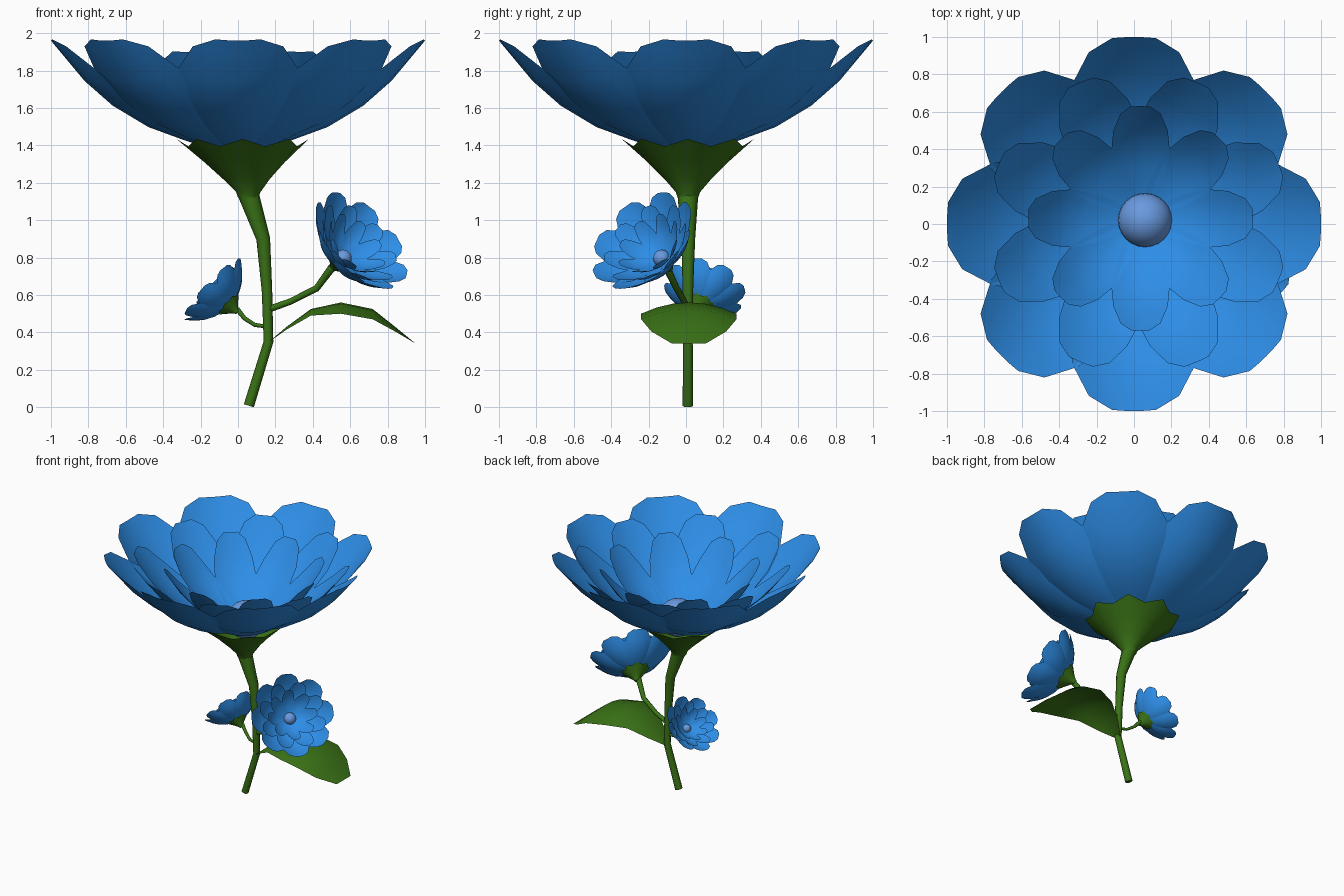
import bpy, bmesh
from math import sin, cos, tau, sqrt
from mathutils import Vector, Matrix

if "Cube" in bpy.data.objects:
    bpy.data.objects.remove(bpy.data.objects["Cube"])


def material(name, rgb):
    m = bpy.data.materials.new(name)
    m.diffuse_color = (*rgb, 1)
    m.use_nodes = True
    m.node_tree.nodes["Principled BSDF"].inputs["Base Color"].default_value = m.diffuse_color
    return m


BLUE = material("petal_blue", (0.027, 0.27, 0.80))
GREEN = material("stem_green", (0.042, 0.17, 0.008))
PALE = material("centre_blue", (0.14, 0.32, 0.74))


def add_mesh(name, bm, mat, matrix=Matrix()):
    for f in bm.faces:
        f.smooth = True
    me = bpy.data.meshes.new(name)
    bm.to_mesh(me)
    bm.free()
    me.materials.append(mat)
    ob = bpy.data.objects.new(name, me)
    ob.matrix_world = matrix
    bpy.context.collection.objects.link(ob)
    return ob


def grid(bm, rows, closed=False):
    """Skin a list of point rows with quads."""
    vs = [[bm.verts.new(p) for p in row] for row in rows]
    n = len(vs[0])
    for a, b in zip(vs, vs[1:]):
        for i in range(n if closed else n - 1):
            j = (i + 1) % n
            bm.faces.new((a[i], a[j], b[j], b[i]))


# Petal rows: fraction of length, of rise and of half width
PETAL = [(.05, 0, .12), (.16, .04, .36), (.3, .12, .64), (.48, .23, .86), (.67, .42, 1),
         (.82, .64, .94), (.95, .90, .69), (1, 1, .34)]


def petal_ring(name, matrix, radius, width, base, tip, start, centre):
    bm = bmesh.new()
    for k in range(8):
        turn = Matrix.Translation((*centre, 0)) @ Matrix.Rotation(start + k * tau / 8, 4, 'Z')
        rows = []
        for t, rise, wide in PETAL:
            r, row = radius * t, []
            for i in range(-3, 4):
                w = width * wide * i / 3
                x = sqrt(max(r * r - w * w, 0))
                row.append(turn @ Vector((x, w, base + (tip - base) * rise + .5 * w * w)))
            rows.append(row)
        grid(bm, rows)
    add_mesh(name, bm, BLUE, matrix)


def flower(prefix, rim_centre, axis, size):
    """Flower in local units: rim radius 1, rim centre at the origin."""
    m = (Matrix.Translation(rim_centre) @ Vector(axis).to_track_quat('Z', 'Y').to_matrix().to_4x4()
         @ Matrix.Scale(size, 4)) if axis else Matrix.Translation(rim_centre)
    petal_ring(prefix + "_outer_petals", m, 1.0, .35, -.60, 0, 0, (0, 0))
    petal_ring(prefix + "_middle_petals", m, .81, .21, -.58, -.06, tau / 16, (.025, .01))
    petal_ring(prefix + "_inner_petals", m, .60, .155, -.57, -.11, 0, (.035, .03))
    # Round centre
    bm = bmesh.new()
    bmesh.ops.create_uvsphere(bm, u_segments=24, v_segments=14, radius=.145,
                              matrix=Matrix.Translation((.06, .02, -.54)))
    add_mesh(prefix + "_centre", bm, PALE, m)
    # Flared calyx with a jagged rim
    bm = bmesh.new()
    rows = []
    for r, z, cx, jag in [(.055, -.84, .055, 0), (.065, -.81, .055, 0), (.125, -.74, .045, 0),
                          (.215, -.65, .035, 0), (.335, -.545, .025, .02)]:
        rows.append([(cx + (r + jag * (-1) ** i) * cos(i * tau / 16),
                      .01 + (r + jag * (-1) ** i) * sin(i * tau / 16),
                      z + jag * (-1) ** i) for i in range(16)])
    grid(bm, rows, closed=True)
    add_mesh(prefix + "_calyx", bm, GREEN, m)


def tube(name, points):
    """Tapered stalk through (x, y, z, radius) points."""
    cu = bpy.data.curves.new(name, 'CURVE')
    cu.dimensions = '3D'
    cu.bevel_depth = 1
    cu.bevel_resolution = 2
    cu.use_fill_caps = True
    sp = cu.splines.new('POLY')
    sp.points.add(len(points) - 1)
    for p, (x, y, z, r) in zip(sp.points, points):
        p.co = (x, y, z, 1)
        p.radius = r
    cu.materials.append(GREEN)
    bpy.context.collection.objects.link(bpy.data.objects.new(name, cu))


# Flowers
flower("main_flower", (0, 0, 1.96), None, 1)
flower("right_bud", (.66, -.235, .89), (.63, -.52, .58), .315)
flower("left_bud", (-.135, .10, .63), (-.71, .2, .67), .222)

# Stem and side branches
tube("main_stem", [(.058, .01, .008, .028), (.163, .01, .35, .026), (.155, .01, .62, .028),
                   (.135, .012, .9, .037), (.055, .01, 1.14, .056)])
tube("right_branch", [(.155, .01, .52, .018), (.28, -.01, .565, .017), (.42, -.05, .635, .018),
                      (.505, -.105, .75, .022)])
tube("left_branch", [(.16, .01, .43, .010), (.09, .025, .44, .011), (.035, .05, .475, .012),
                     (-.005, .065, .525, .014)])

# Arched leaf: centre line x, z, half width and edge droop
bm = bmesh.new()
rows = []
for x, z, w, drop in [(.16, .345, .02, 0), (.26, .43, .11, .015), (.39, .525, .19, .035),
                      (.55, .56, .255, .06), (.72, .525, .255, .055), (.84, .43, .20, .025),
                      (.95, .34, .09, 0)]:
    rows.append([(x, .015 + w * i / 3, z - drop * (i / 3) ** 2) for i in range(-3, 4)])
grid(bm, rows)
add_mesh("leaf", bm, GREEN)
